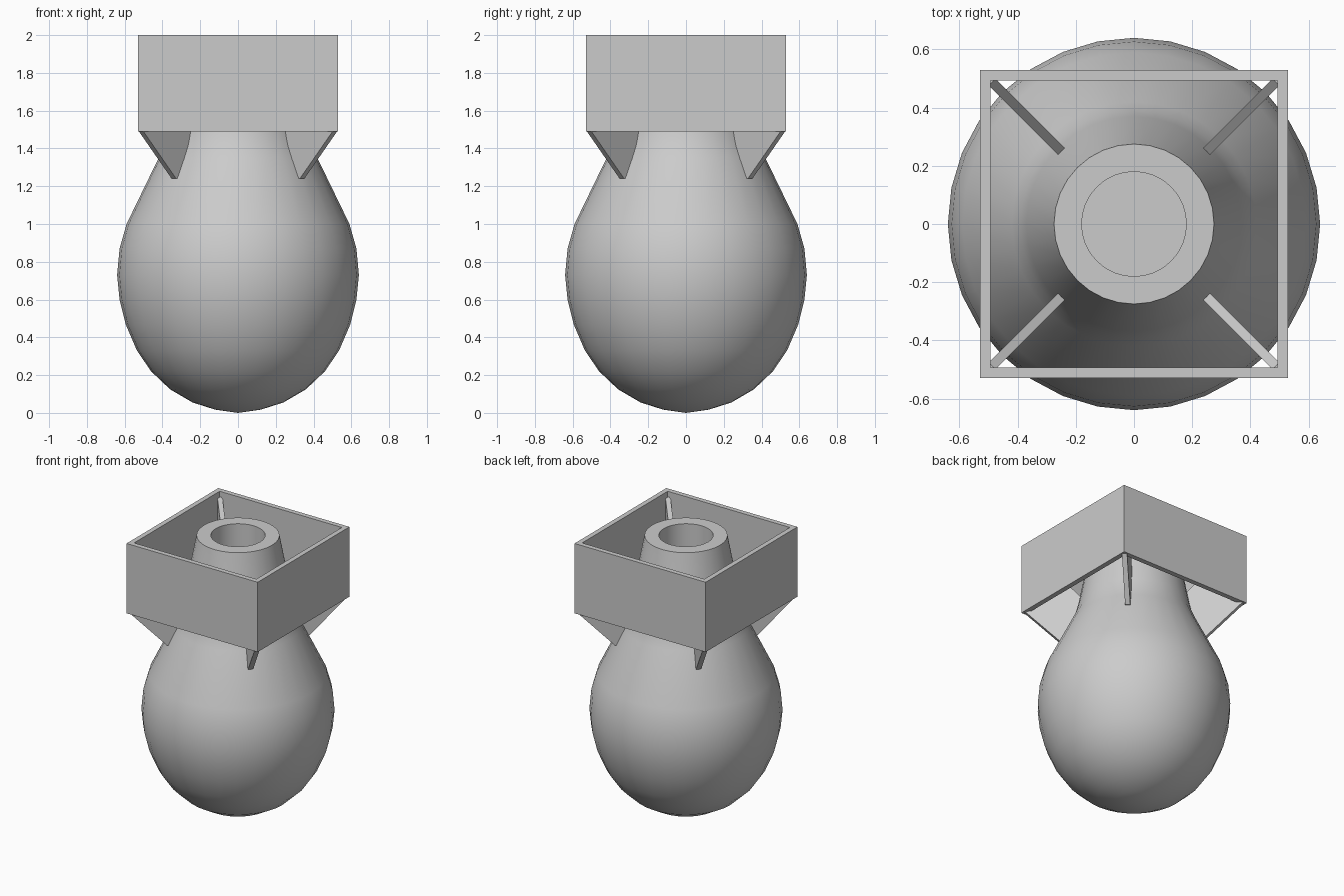
import bpy, bmesh
from math import cos, sin, pi, radians

if "Cube" in bpy.data.objects:
    bpy.data.objects.remove(bpy.data.objects["Cube"])

SEGS = 32


def make_object(name, bm):
    bmesh.ops.recalc_face_normals(bm, faces=bm.faces)
    mesh = bpy.data.meshes.new(name)
    bm.to_mesh(mesh)
    bm.free()
    obj = bpy.data.objects.new(name, mesh)
    bpy.context.collection.objects.link(obj)
    return obj


def lathe(name, profile):
    # Revolve (radius, z) points around z; radius 0 makes a pole
    bm = bmesh.new()
    rings = []
    for r, z in profile:
        n = SEGS if r > 0 else 1
        rings.append([bm.verts.new((r * cos(2 * pi * i / SEGS), r * sin(2 * pi * i / SEGS), z))
                      for i in range(n)])
    for a, b in zip(rings, rings[1:]):
        for i in range(SEGS):
            j = (i + 1) % SEGS
            quad = [a[i % len(a)], a[j % len(a)], b[j % len(b)], b[i % len(b)]]
            bm.faces.new(list(dict.fromkeys(quad)))
    return make_object(name, bm)


# Bulbous body with tapered neck and recessed tail hole
body = lathe("body", [
    (0, 0), (0.12, 0.017), (0.24, 0.055), (0.36, 0.125), (0.46, 0.22),
    (0.535, 0.33), (0.595, 0.47), (0.627, 0.60), (0.64, 0.73),
    (0.627, 0.87), (0.59, 1.0), (0.42, 1.35), (0.39, 1.42), (0.37, 1.50),
    (0.275, 2.0), (0.18, 2.0), (0.18, 1.75), (0, 1.75)])
bpy.context.view_layer.objects.active = body
body.select_set(True)
bpy.ops.object.shade_smooth_by_angle(angle=radians(35))

# Square open tail box
bm = bmesh.new()
loops = []
for h, z in [(0.53, 1.49), (0.53, 2.0), (0.494, 2.0), (0.494, 1.49)]:
    loops.append([bm.verts.new((sx * h, sy * h, z))
                  for sx, sy in [(-1, -1), (1, -1), (1, 1), (-1, 1)]])
for k in range(4):
    a, b = loops[k], loops[(k + 1) % 4]
    for i in range(4):
        j = (i + 1) % 4
        bm.faces.new((a[i], a[j], b[j], b[i]))
make_object("tail_box", bm)

# Four diagonal fins joining the neck to the box corners
FIN = [(0.34, 1.57), (0.34, 1.44), (0.43, 1.24), (0.48, 1.24), (0.725, 1.49),
       (0.725, 1.96), (0.69, 1.96)]
for n in range(4):
    ang = pi / 4 + n * pi / 2
    bm = bmesh.new()
    sides = [[bm.verts.new((r * cos(ang) - t * sin(ang), r * sin(ang) + t * cos(ang), z))
              for r, z in FIN] for t in (-0.017, 0.017)]
    bm.faces.new(sides[0])
    bm.faces.new(sides[1])
    for i in range(len(FIN)):
        j = (i + 1) % len(FIN)
        bm.faces.new((sides[0][i], sides[0][j], sides[1][j], sides[1][i]))
    make_object(f"fin_{n + 1}", bm)
